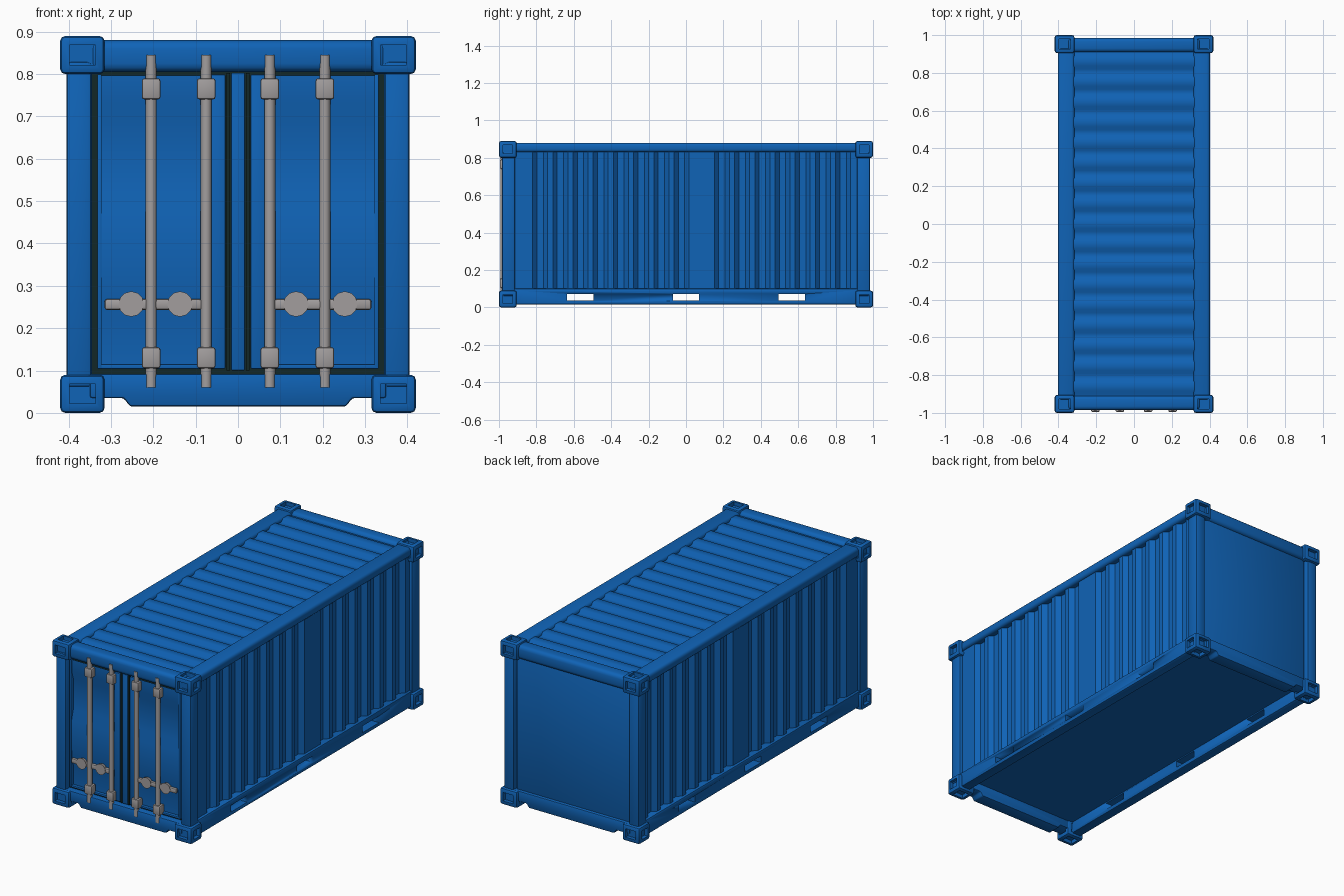
import bpy, bmesh, math
from mathutils import Vector, Matrix

if "Cube" in bpy.data.objects:
    bpy.data.objects.remove(bpy.data.objects["Cube"])


def material(name, rgb):
    m = bpy.data.materials.new(name)
    m.diffuse_color = (*rgb, 1)
    m.use_nodes = True
    m.node_tree.nodes["Principled BSDF"].inputs["Base Color"].default_value = m.diffuse_color
    return m


BLUE = material("container blue", (0.005, 0.125, 0.47))
STEEL = material("grey steel", (0.36, 0.34, 0.34))
RUBBER = material("dark gasket", (0.006, 0.02, 0.02))


def finish(bm, name, mat):
    me = bpy.data.meshes.new(name)
    bm.to_mesh(me)
    bm.free()
    ob = bpy.data.objects.new(name, me)
    bpy.context.collection.objects.link(ob)
    me.materials.append(mat)
    bpy.ops.object.select_all(action='DESELECT')
    ob.select_set(True)
    bpy.context.view_layer.objects.active = ob
    bpy.ops.object.shade_smooth_by_angle(angle=math.radians(35))
    return ob


def add_box(bm, lo, hi, bevel=0.0, seg=2):
    lo, hi = Vector(lo), Vector(hi)
    new = bmesh.new()
    bmesh.ops.create_cube(new, size=1)
    bmesh.ops.scale(new, vec=hi - lo, verts=new.verts)
    bmesh.ops.translate(new, vec=(lo + hi) / 2, verts=new.verts)
    if bevel:
        bmesh.ops.bevel(new, geom=list(new.edges), offset=bevel, segments=seg,
                        profile=0.5, affect='EDGES')
    me = bpy.data.meshes.new("tmp")
    new.to_mesh(me)
    new.free()
    bm.from_mesh(me)
    bpy.data.meshes.remove(me)


def box(name, lo, hi, mat=BLUE, bevel=0.0, seg=2):
    bm = bmesh.new()
    add_box(bm, lo, hi, bevel, seg)
    return finish(bm, name, mat)


def sheet(name, pts, sweep, mat=BLUE, flip=False):
    """Sweep an open 3D profile into a folded sheet."""
    bm = bmesh.new()
    a = [bm.verts.new(p) for p in pts]
    b = [bm.verts.new(Vector(p) + Vector(sweep)) for p in pts]
    for i in range(len(a) - 1):
        f = [a[i], a[i + 1], b[i + 1], b[i]]
        bm.faces.new(f[::-1] if flip else f)
    return finish(bm, name, mat)


def cylinder(bm, centre, r, depth, axis='Z', seg=12, r2=None):
    rot = Matrix.Rotation(math.pi / 2, 4, 'X') if axis == 'Y' else Matrix()
    bmesh.ops.create_cone(bm, cap_ends=True, segments=seg, radius1=r,
                          radius2=r if r2 is None else r2, depth=depth,
                          matrix=Matrix.Translation(centre) @ rot)


# Corner castings with a square socket in every face
for sx in (-1, 1):
    for sy in (-1, 1):
        for z0 in (0.0, 0.8):
            bm = bmesh.new()
            c = Vector((sx * 0.3675, sy * 0.9525, z0 + 0.045))
            h = Vector((0.0525, 0.0475, 0.045))
            add_box(bm, c - h, c + h, 0.012)
            big = sorted(bm.faces, key=lambda f: -f.calc_area())[:6]
            for f in big:
                n = f.normal.copy()
                bmesh.ops.inset_region(bm, faces=[f], thickness=0.014)
                hole = bmesh.ops.extrude_discrete_faces(bm, faces=[f])['faces'][0]
                bmesh.ops.translate(bm, vec=-n * 0.02, verts=hole.verts)
            finish(bm, "corner_casting", BLUE)

# Corner posts
for sx in (-1, 1):
    for y0, y1 in ((-0.985, -0.915), (0.915, 0.985)):
        x0, x1 = sorted((sx * 0.345, sx * 0.405))
        box("corner_post", (x0, y0, 0.06), (x1, y1, 0.83), bevel=0.01)

# Headers and stepped sills at both ends
for sy in (-1, 1):
    y0, y1 = sorted((sy * 0.985, sy * 0.91))
    box("end_header", (-0.35, y0, 0.805), (0.35, y1, 0.88), bevel=0.02, seg=3)
    bm = bmesh.new()
    outline = [(-0.35, 0.092), (-0.35, 0.035), (-0.27, 0.035), (-0.255, 0.015),
               (0.255, 0.015), (0.27, 0.035), (0.35, 0.035), (0.35, 0.092)]
    f = bm.faces.new([bm.verts.new((x, y0, z)) for x, z in outline])
    top = bmesh.ops.extrude_face_region(bm, geom=[f])['geom']
    bmesh.ops.translate(bm, vec=(0, y1 - y0, 0),
                        verts=[v for v in top if isinstance(v, bmesh.types.BMVert)])
    bmesh.ops.recalc_face_normals(bm, faces=bm.faces)
    bmesh.ops.bevel(bm, geom=list(bm.edges), offset=0.006, segments=2,
                    profile=0.5, affect='EDGES')
    finish(bm, "end_sill", BLUE)

# Fork pocket cutter
bm = bmesh.new()
for y in (-0.565, 0.0, 0.565):
    add_box(bm, (-0.6, y - 0.07, 0.036), (0.6, y + 0.07, 0.072))
cutter = finish(bm, "fork_pocket_cutter", BLUE)
cutter.hide_render = True
cutter.hide_viewport = False
cutter.display_type = 'WIRE'

# Long rails and corrugated side walls
for sx in (-1, 1):
    x0, x1 = sorted((sx * 0.345, sx * 0.402))
    rail = box("bottom_rail", (x0, -0.93, 0.015), (x1, 0.93, 0.1), bevel=0.008)
    mod = rail.modifiers.new("fork_pockets", 'BOOLEAN')
    mod.object = cutter
    mod.operation = 'DIFFERENCE'
    mod.solver = 'EXACT'
    x0, x1 = sorted((sx * 0.315, sx * 0.402))
    box("top_rail", (x0, -0.93, 0.83), (x1, 0.93, 0.88), bevel=0.016, seg=3)

    out, inn = sx * 0.388, sx * 0.365
    pts = [(out, -0.93, 0.09)]
    for i in range(16):
        if i == 8:      # wider flat bay at mid length
            continue
        y = -0.78 + 0.108 * i
        pts += [(out, y - 0.04, 0.09), (inn, y - 0.017, 0.09),
                (inn, y + 0.017, 0.09), (out, y + 0.04, 0.09)]
    pts.append((out, 0.93, 0.09))
    sheet("side_wall", pts, (0, 0, 0.76), flip=sx < 0)

# Roof with crosswise ribs
pts = [(-0.33, -0.93, 0.862)]
for i in range(17):
    y = -0.86 + 0.1075 * i
    pts += [(-0.33, y - 0.04, 0.862), (-0.33, y - 0.022, 0.874),
            (-0.33, y + 0.022, 0.874), (-0.33, y + 0.04, 0.862)]
pts.append((-0.33, 0.93, 0.862))
sheet("roof", pts, (0.66, 0, 0), flip=True)

# Floor and flat rear panel
box("floor", (-0.36, -0.93, 0.078), (0.36, 0.93, 0.09))
box("rear_panel", (-0.338, 0.945, 0.08), (0.338, 0.968, 0.81), bevel=0.004)
box("rear_backing", (-0.36, 0.93, 0.08), (0.36, 0.945, 0.82))

# Door gasket sheet showing in the gaps, then the two doors
box("door_gasket", (-0.348, -0.95, 0.085), (0.348, -0.925, 0.81), RUBBER)
door = [(0.797, -0.965), (0.73, -0.965), (0.69, -0.952), (0.52, -0.952),
        (0.466, -0.967), (0.27, -0.965), (0.22, -0.952), (0.106, -0.952)]
for sx in (-1, 1):
    sheet("door_panel", [(sx * 0.06, y, z) for z, y in door],
          (sx * 0.27, 0, 0), flip=sx < 0)
    x0, x1 = sorted((sx * 0.03, sx * 0.064))
    box("door_inner_stile", (x0, -0.97, 0.104), (x1, -0.945, 0.799), bevel=0.003)
    x0, x1 = sorted((sx * 0.322, sx * 0.332))
    box("door_outer_stile", (x0, -0.97, 0.104), (x1, -0.945, 0.799), bevel=0.002)
    box("door_edge_rail", (min(sx * 0.06, sx * 0.33), -0.968, 0.104),
        (max(sx * 0.06, sx * 0.33), -0.945, 0.115), bevel=0.002)
box("door_centre_strip", (-0.016, -0.97, 0.1), (0.016, -0.945, 0.803), bevel=0.003)
for sx in (-1, 1):
    box("centre_seal", (sx * 0.023 - 0.004, -0.968, 0.1),
        (sx * 0.023 + 0.004, -0.945, 0.803), RUBBER)

# Locking rods with brackets
for x in (-0.205, -0.075, 0.075, 0.205):
    bm = bmesh.new()
    cylinder(bm, (x, -0.978, 0.452), 0.013, 0.785)
    for z in (0.13, 0.765):
        add_box(bm, (x - 0.022, -0.995, z - 0.025), (x + 0.022, -0.955, z + 0.025), 0.006)
    finish(bm, "locking_rod", STEEL)

# Handles with hubs
for sx in (-1, 1):
    bm = bmesh.new()
    x0, x1 = sorted((sx * 0.085, sx * 0.315))
    add_box(bm, (x0, -0.982, 0.243), (x1, -0.964, 0.269), 0.006)
    for x in (0.137, 0.252):
        cylinder(bm, (sx * x, -0.974, 0.257), 0.024, 0.022, 'Y', 12, 0.03)
    finish(bm, "door_handle", STEEL)
